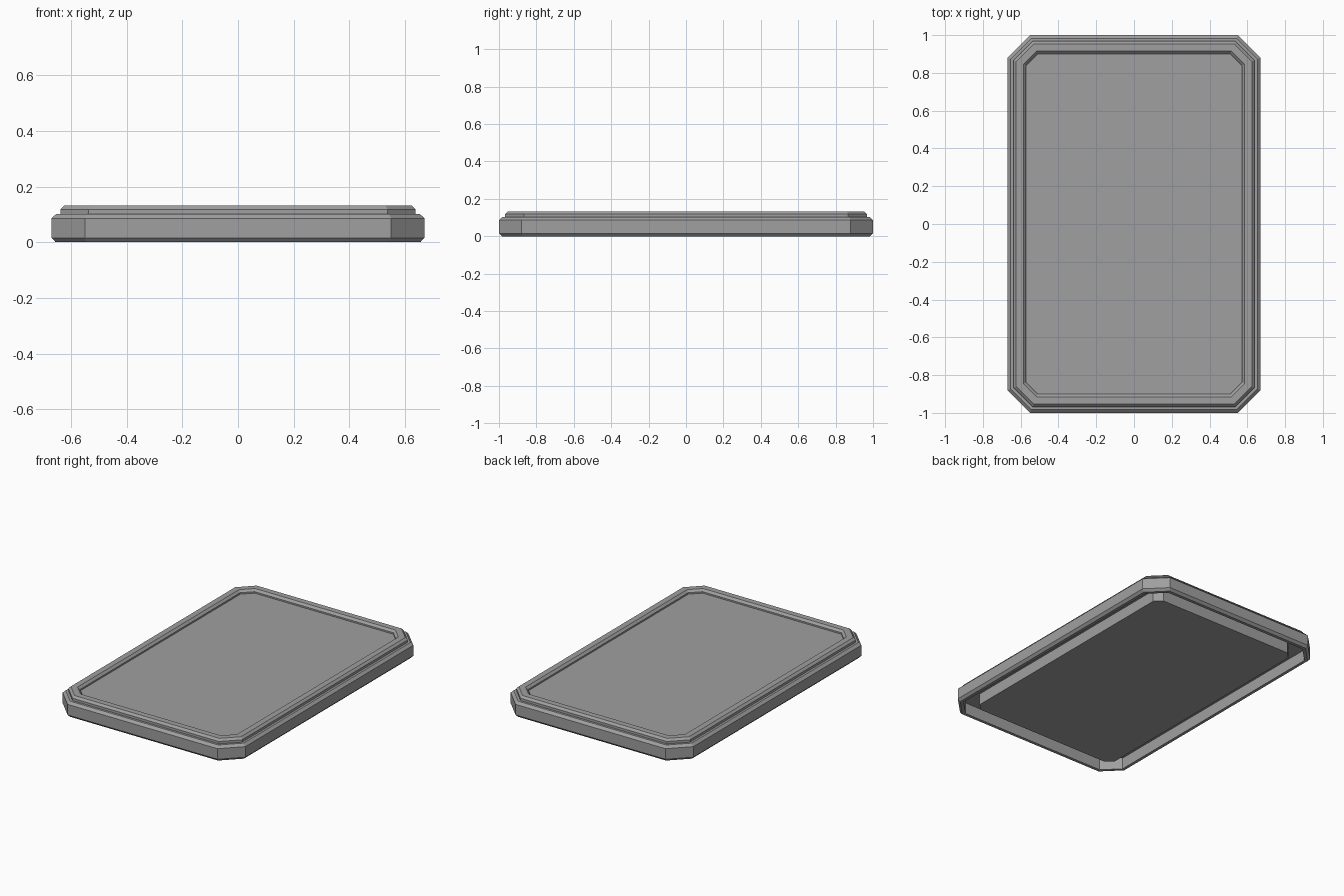
import bpy, bmesh

if "Cube" in bpy.data.objects:
    bpy.data.objects.remove(bpy.data.objects["Cube"])

HALF_X, HALF_Y, CUT = 0.67, 1.0, 0.12

grey = bpy.data.materials.new("mid grey")
grey.diffuse_color = (0.35, 0.35, 0.35, 1)
grey.use_nodes = True
grey.node_tree.nodes["Principled BSDF"].inputs["Base Color"].default_value = grey.diffuse_color


def octagon(bm, inset, z):
    """Clipped-corner rectangle, inset evenly on all eight sides."""
    x, y = HALF_X - inset, HALF_Y - inset
    c = CUT - 0.586 * inset
    pts = [(x, y - c), (x - c, y), (c - x, y), (-x, y - c),
           (-x, c - y), (c - x, -y), (x - c, -y), (x, c - y)]
    return [bm.verts.new((px, py, z)) for px, py in pts]


def loft(name, profile):
    """Joins (inset, height) rings and caps the first and last."""
    bm = bmesh.new()
    rings = [octagon(bm, d, z) for d, z in profile]
    for a, b in zip(rings, rings[1:]):
        for i in range(8):
            j = (i + 1) % 8
            bm.faces.new((a[i], a[j], b[j], b[i]))
    bm.faces.new(rings[0])
    bm.faces.new(rings[-1])
    bmesh.ops.recalc_face_normals(bm, faces=bm.faces)
    mesh = bpy.data.meshes.new(name)
    bm.to_mesh(mesh)
    bm.free()
    mesh.materials.append(grey)
    obj = bpy.data.objects.new(name, mesh)
    bpy.context.collection.objects.link(obj)
    return obj


# One closed section: raised underside, groove, rim, stepped edge, recessed top
loft("tray_lid", [
    (0.13, 0.0), (0.13, 0.075),                 # underside block
    (0.035, 0.075), (0.035, 0.0),               # groove around the block
    (0.015, 0.0), (0.0, 0.016),                 # bottom rim and bevel
    (0.0, 0.086), (0.017, 0.102),               # outer wall
    (0.032, 0.102), (0.032, 0.118),             # step
    (0.046, 0.132), (0.085, 0.132),             # raised border
    (0.099, 0.118), (0.099, 0.108),             # recess edge and floor
])
